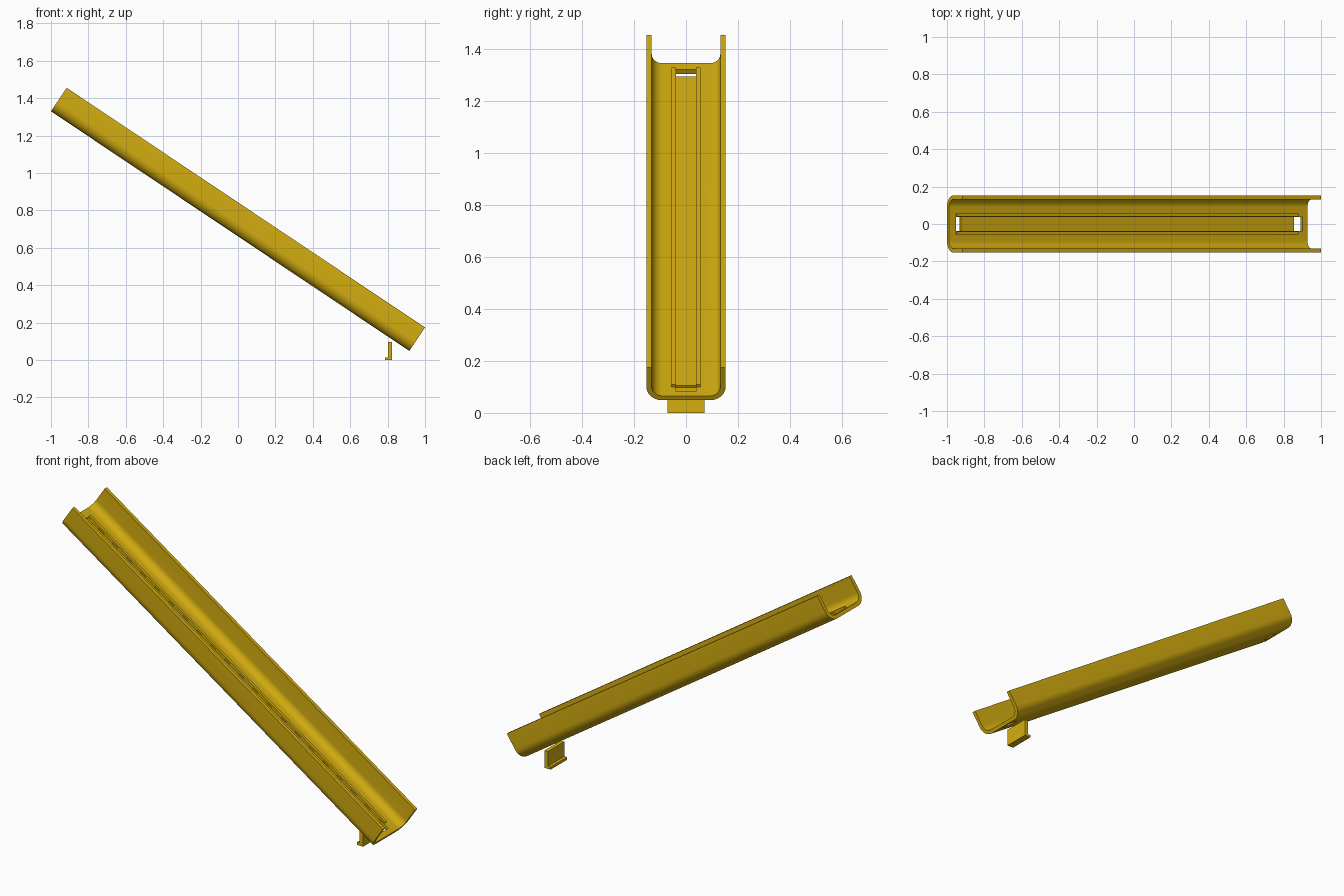
import bpy, bmesh, math
from mathutils import Matrix

if "Cube" in bpy.data.objects:
    bpy.data.objects.remove(bpy.data.objects["Cube"])

gold = bpy.data.materials.new("gold")
gold.diffuse_color = (0.66, 0.42, 0.005, 1)
gold.use_nodes = True
gold.node_tree.nodes["Principled BSDF"].inputs["Base Color"].default_value = gold.diffuse_color

# Slope frame: x runs downhill along the trough, z is normal to its floor
TILT = math.atan2(1.281, 1.916)
SLOPE = Matrix.Translation((-1, 0, 1.33)) @ Matrix.Rotation(TILT, 4, 'Y')
LENGTH, HEIGHT, HALF, WALL = 2.305, 0.151, 0.152, 0.02


def finish(name, bm, matrix):
    bmesh.ops.recalc_face_normals(bm, faces=bm.faces)
    me = bpy.data.meshes.new(name)
    bm.to_mesh(me)
    bm.free()
    ob = bpy.data.objects.new(name, me)
    bpy.context.collection.objects.link(ob)
    me.materials.append(gold)
    ob.matrix_world = matrix
    return ob


def extrude(name, points, vec, matrix):
    """Extrude a closed 3D outline along vec."""
    bm = bmesh.new()
    face = bm.faces.new([bm.verts.new(p) for p in points])
    new = bmesh.ops.extrude_face_region(bm, geom=[face])["geom"]
    bmesh.ops.translate(bm, vec=vec, verts=[v for v in new if isinstance(v, bmesh.types.BMVert)])
    return finish(name, bm, matrix)


def box(name, x0, x1, y0, y1, z0, z1, matrix=SLOPE):
    pts = [(x0, y0, z0), (x0, y1, z0), (x0, y1, z1), (x0, y0, z1)]
    return extrude(name, pts, (x1 - x0, 0, 0), matrix)


def u_line(half, bottom, radius, steps=10):
    """U-shaped line from the left rim to the right rim, with round corners."""
    right = [(half, HEIGHT)]
    for i in range(steps + 1):
        a = math.pi / 2 * i / steps
        right.append((half - radius + radius * math.cos(a),
                      bottom + radius - radius * math.sin(a)))
    return [(-y, z) for y, z in right] + right[::-1]


# Trough with a long slot cut in its floor
outline = u_line(HALF, 0, 0.06) + u_line(HALF - WALL, WALL, 0.042)[::-1]
trough = extrude("trough", [(0, y, z) for y, z in outline], (LENGTH, 0, 0), SLOPE)
cutter = box("slot_cutter", 0.045, 2.274, -0.038, 0.038, -0.05, 0.06)
cutter.hide_render = True
cutter.hide_set(True)
cut = trough.modifiers.new("slot", 'BOOLEAN')
cut.operation = 'DIFFERENCE'
cut.solver = 'EXACT'
cut.object = cutter

# Strip filling the slot, short of both ends
box("slot_strip", 0.082, 2.222, -0.038, 0.038, 0.0, 0.013)

# Rails on both sides of the slot
for side, name in ((-1, "front_rail"), (1, "back_rail")):
    y0, y1 = sorted((side * 0.039, side * 0.055))
    box(name, 0.045, 2.242, y0, y1, 0.018, 0.03)

# L-shaped foot bracket under the low end
foot = [(0.785, 0), (0.823, 0), (0.823, 0.097), (0.802, 0.097), (0.802, 0.015), (0.785, 0.015)]
extrude("foot_bracket", [(x, -0.072, z) for x, z in foot], (0, 0.144, 0), Matrix())

# Smooth the round corners of the trough, keep real edges sharp
bpy.ops.object.select_all(action='DESELECT')
trough.select_set(True)
bpy.context.view_layer.objects.active = trough
bpy.ops.object.shade_smooth_by_angle(angle=math.radians(30))
